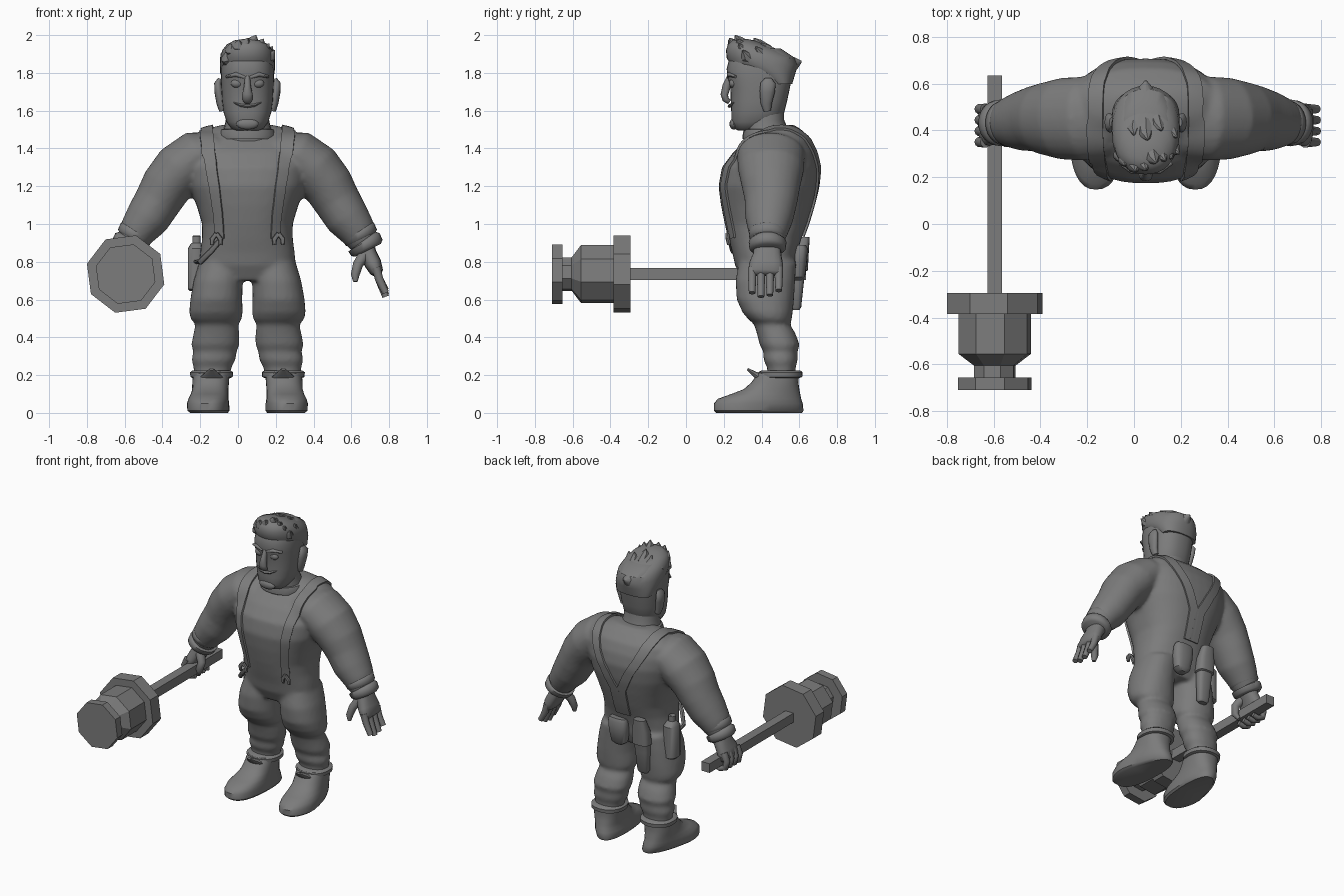
import bpy, bmesh, math
from mathutils import Vector

C = 0.05  # the figure's own mirror line
grey = bpy.data.materials.new("grey")
grey.diffuse_color = (0.2, 0.2, 0.2, 1)


def skin(bm, rings, n=24, e=2.0):
    """Join superellipse rings (centre, half axis u, half axis v) and cap the ends."""
    loops = []
    for c, u, v in rings:
        loop = []
        for i in range(n):
            a = 2 * math.pi * i / n
            ca, sa = math.cos(a), math.sin(a)
            pu = math.copysign(abs(ca) ** (2 / e), ca)
            pv = math.copysign(abs(sa) ** (2 / e), sa)
            loop.append(bm.verts.new(c + u * pu + v * pv))
        loops.append(loop)
    for a, b in zip(loops, loops[1:]):
        for i in range(n):
            j = (i + 1) % n
            bm.faces.new((a[i], a[j], b[j], b[i]))
    bm.faces.new(loops[0][::-1])
    bm.faces.new(loops[-1])


def stack(bm, rows, x=C, side=1, n=24, e=2.2):
    """Level rings: (z, sideways offset, half width, front y, back y)."""
    skin(bm, [(Vector((x + side * o, (f + b) / 2, z)), Vector((h, 0, 0)),
               Vector((0, (b - f) / 2, 0))) for z, o, h, f, b in rows], n, e)


def tube(bm, pts, side=1, n=16, e=2.0):
    """Rings square to a path: (sideways offset, y, z, radius, radius along y)."""
    ps = [Vector((C + side * p[0], p[1], p[2])) for p in pts]
    rings = []
    for i, p in enumerate(ps):
        t = (ps[min(i + 1, len(ps) - 1)] - ps[max(i - 1, 0)]).normalized()
        ref = Vector((0, 1, 0)) if abs(t.y) < 0.9 else Vector((0, 0, 1))
        v = (ref - t * ref.dot(t)).normalized()
        rings.append((p, v.cross(t) * pts[i][3], v * pts[i][4]))
    skin(bm, rings, n, e)


def ball(bm, o, y, z, rx, ry, rz, side=1):
    k = [(-1, .05), (-.92, .39), (-.7, .71), (-.38, .92), (0, 1),
         (.38, .92), (.7, .71), (.92, .39), (1, .05)]
    stack(bm, [(z + rz * h, o, rx * r, y - ry * r, y + ry * r) for h, r in k],
          side=side, n=16, e=2)


def finish(name, bm, angle=40, mods=()):
    bmesh.ops.recalc_face_normals(bm, faces=bm.faces)
    me = bpy.data.meshes.new(name)
    bm.to_mesh(me)
    bm.free()
    ob = bpy.data.objects.new(name, me)
    bpy.context.collection.objects.link(ob)
    bpy.ops.object.select_all(action='DESELECT')
    ob.select_set(True)
    bpy.context.view_layer.objects.active = ob
    for kind, props in mods:
        m = ob.modifiers.new(kind.lower(), kind)
        for key, val in props.items():
            setattr(m, key, val)
        bpy.ops.object.modifier_apply(modifier=m.name)
    ob.data.materials.clear()
    ob.data.materials.append(grey)
    bpy.ops.object.shade_smooth_by_angle(angle=math.radians(angle))
    return ob


# Torso, arms and trousers, fused into one soft skin
bm = bmesh.new()
stack(bm, [(.70, 0, .2, .3, .55), (.78, 0, .255, .26, .58), (.85, 0, .25, .245, .59),
           (.92, 0, .24, .225, .61), (1.0, 0, .24, .205, .64), (1.1, 0, .27, .185, .67),
           (1.2, 0, .31, .172, .695), (1.3, 0, .33, .19, .708), (1.38, 0, .33, .25, .695),
           (1.45, 0, .31, .33, .665), (1.5, 0, .24, .4, .61), (1.525, 0, .13, .44, .57)], n=40, e=2.4)
for s in (1, -1):
    tube(bm, [(.16, .46, 1.38, .11, .17), (.27, .45, 1.36, .135, .18), (.355, .45, 1.29, .145, .175),
              (.43, .45, 1.2, .135, .155), (.475, .45, 1.12, .125, .14), (.53, .44, 1.03, .118, .128),
              (.58, .435, .965, .1, .108), (.625, .43, .89, .075, .08)], s, 24)
    stack(bm, [(.80, .135, .12, .28, .585), (.7, .155, .13, .262, .578), (.6, .165, .138, .268, .572),
               (.53, .167, .142, .3, .565), (.495, .165, .135, .33, .56), (.47, .162, .113, .36, .55),
               (.42, .164, .122, .375, .58), (.36, .17, .128, .39, .602), (.325, .172, .115, .41, .59),
               (.28, .18, .117, .41, .592), (.24, .185, .1, .43, .58), (.16, .19, .09, .43, .58)], side=s)
body = finish("clothed_body", bm, 60, [
    ("REMESH", dict(mode='VOXEL', voxel_size=.013)), ("SMOOTH", dict(factor=.5, iterations=6))])

# Boots with turned-over cuffs and a pointed flap
for s, label in ((1, "left"), (-1, "right")):
    bm = bmesh.new()
    stack(bm, [(0, .21, .1, .16, .615), (.012, .212, .113, .147, .622), (.05, .212, .113, .147, .618),
               (.075, .21, .108, .17, .61), (.1, .205, .102, .24, .605), (.125, .2, .098, .305, .6),
               (.16, .195, .097, .345, .595), (.22, .19, .097, .39, .6)], side=s, n=32, e=2.4)
    for v in bm.verts:  # narrow the heel and turn the toe out
        k = min(max((v.co.y - .3) / .3, 0), 1) * max(0, 1 - v.co.z / .15)
        mid = C + s * .21
        v.co.x = mid + (v.co.x - mid) * (1 - .25 * k) - s * .04 * k
    stack(bm, [(.185, .19, .1, .4, .602), (.19, .19, .112, .385, .615),
               (.215, .19, .114, .383, .618), (.225, .19, .1, .4, .605)], side=s)
    tube(bm, [(.19, .44, .16, .075, .04), (.19, .385, .19, .06, .02), (.19, .325, .232, .012, .006)], s, 12)
    finish(label + "_boot", bm)

# Glove cuffs and hands; the right hand is closed on the handle
for s, label in ((1, "left"), (-1, "right")):
    bm = bmesh.new()
    for t in (0, 1):
        o, z = .595 + .03 * t, .94 - .055 * t
        tube(bm, [(o - .014, .432, z + .026, .082, .085), (o - .008, .432, z + .018, .096, .1),
                  (o + .008, .432, z - .012, .093, .097), (o + .014, .432, z - .024, .075, .08)], s, 24)
    tube(bm, [(.61, .43, .9, .06, .07), (.64, .43, .84, .045, .075), (.665, .425, .79, .045, .09),
              (.685, .42, .745, .035, .09), (.69, .42, .73, .02, .08)], s, 16, 2.5)
    for i in range(4):
        y, d = .35 + i * .047, (0, -.02, -.012, .012)[i]
        if s > 0:
            path = [(.68, y, .77), (.697, y, .71), (.715, y, .67 + d / 2), (.732, y, .635 + d)]
        else:
            path = [(.685, y, .79), (.71, y, .74), (.7, y, .69), (.66, y, .675), (.625, y, .685)]
        tube(bm, [p + (.024 - .002 * k, .024 - .002 * k) for k, p in enumerate(path)], s, 10)
    tip = [(.57, .35, .73), (.572, .345, .695)] if s > 0 else [(.595, .35, .735), (.61, .37, .7)]
    thumb = [(.62, .39, .84), (.585, .365, .785)] + tip
    tube(bm, [p + ((.032, .027, .023, .012)[k],) * 2 for k, p in enumerate(thumb)], s, 10)
    finish(label + "_hand", bm, 60)

# Head with neck, jaw, nose, ears, brows, lids and mouth
bm = bmesh.new()
stack(bm, [(1.42, 0, .15, .32, .57), (1.48, 0, .13, .31, .55), (1.55, 0, .115, .31, .52), (1.65, 0, .11, .32, .52)])
stack(bm, [(1.495, 0, .06, .275, .4), (1.505, 0, .085, .255, .44), (1.54, 0, .11, .24, .49),
           (1.59, 0, .126, .24, .52), (1.65, 0, .134, .237, .535), (1.72, 0, .138, .235, .55),
           (1.77, 0, .14, .222, .56), (1.82, 0, .139, .215, .575), (1.88, 0, .13, .23, .575),
           (1.93, 0, .1, .27, .5)], n=36, e=2.4)
tube(bm, [(0, .232, 1.78, .014, .015), (0, .215, 1.73, .018, .022), (0, .203, 1.685, .028, .02),
          (0, .21, 1.66, .03, .018), (0, .23, 1.645, .018, .012)], n=12)
ball(bm, 0, .252, 1.53, .06, .022, .03)
tube(bm, [(-.07, .26, 1.642, .004, .01), (-.035, .236, 1.628, .008, .012), (0, .232, 1.624, .009, .012),
          (.035, .236, 1.628, .008, .012), (.07, .26, 1.642, .004, .01)], n=8)
for s in (1, -1):
    ball(bm, .056, .248, 1.745, .032, .02, .024, s)
    tube(bm, [(.015, .228, 1.777, .01, .012), (.06, .228, 1.792, .013, .013),
              (.11, .262, 1.78, .007, .01)], s, 8)
    tube(bm, [(.132, .43, 1.6, .018, .02), (.142, .425, 1.64, .022, .03), (.152, .43, 1.7, .023, .04),
              (.156, .435, 1.745, .02, .04), (.146, .435, 1.77, .01, .02)], s, 12)
finish("head", bm, 50)

# Swept hair: a cap wedge plus pointed tufts
bm = bmesh.new()
stack(bm, [(1.74, 0, .125, .45, .562), (1.8, 0, .144, .35, .58), (1.845, 0, .146, .235, .59),
           (1.88, 0, .145, .215, .575), (1.92, 0, .133, .212, .5), (1.95, 0, .11, .222, .42),
           (1.972, 0, .07, .245, .36), (1.98, 0, .02, .27, .32)], n=32)
tube(bm, [(0, .5, 1.82, .08, .09), (0, .56, 1.85, .05, .05), (0, .612, 1.86, .005, .005)], n=12)
for o, y, z in [(-.125, .27, 1.91), (-.1, .25, 1.955), (-.055, .225, 1.975), (-.01, .23, 1.985),
                (.035, .26, 2.0), (.075, .27, 1.98), (.105, .28, 1.955), (.135, .3, 1.92),
                (-.13, .36, 1.93), (.125, .37, 1.94), (0, .36, 1.985), (-.06, .38, 1.965), (.06, .4, 1.96)]:
    b = Vector((o * .6, y + .07, z - .075))
    tube(bm, [(b.x, b.y, b.z, .04, .04), (o * .9, y + .015, z - .03, .03, .03), (o + .01, y, z, .002, .002)], n=8)
finish("hair", bm, 35)

# Collar ring at the neck
bm = bmesh.new()
stack(bm, [(1.45, 0, .15, .3, .585), (1.47, 0, .155, .3, .58), (1.5, 0, .14, .305, .57), (1.505, 0, .12, .32, .55)])
finish("collar", bm)

# Shoulder straps laid on the body, meeting low on the back
for s, label in ((1, "left"), (-1, "right")):
    path = [(.165, .22, .92), (.17, .2, 1.05), (.185, .18, 1.2), (.2, .22, 1.33), (.215, .33, 1.45),
            (.22, .46, 1.53), (.21, .6, 1.49), (.16, .69, 1.37), (.09, .71, 1.25), (.025, .69, 1.12), (.02, .63, .93)]
    pts = [Vector(a).lerp(Vector(b), k / 6) for a, b in zip(path, path[1:]) for k in range(6)] + [Vector(path[-1])]
    bm = bmesh.new()
    rows = [[bm.verts.new((C + s * (p.x + w), p.y, p.z)) for w in (-.035, 0, .035)] for p in pts]
    for a, b in zip(rows, rows[1:]):
        for i in (0, 1):
            bm.faces.new((a[i], a[i + 1], b[i + 1], b[i]))
    finish(label + "_strap", bm, 40, [
        ("SHRINKWRAP", dict(target=body, wrap_mode='ABOVE_SURFACE', offset=.007)),
        ("SOLIDIFY", dict(thickness=.012, offset=0))])
    bm = bmesh.new()
    for w in (-.022, .022):
        tube(bm, [(.165, .218, .95, .012, .01), (.165 + w, .222, .92, .014, .012), (.165 + w, .228, .89, .01, .01)], s, 8)
    finish(label + "_strap_clip", bm)

# Hip flask with its tie, holster and pouch
bm = bmesh.new()
stack(bm, [(.645, 0, .035, .43, .51), (.655, 0, .046, .415, .525), (.87, 0, .046, .415, .525),
           (.895, 0, .03, .44, .5), (.9, 0, .022, .445, .49), (.935, 0, .022, .445, .49), (.94, 0, .015, .45, .485)],
      x=-.22, n=16, e=2.6)
finish("hip_flask", bm)
bm = bmesh.new()
tube(bm, [(-.14, .225, .92, .014, .008), (-.19, .245, .86, .016, .012), (-.25, .31, .8, .016, .012),
          (-.275, .43, .8, .012, .01)], n=8)
finish("flask_tie", bm)
bm = bmesh.new()
stack(bm, [(.545, 0, .03, .565, .6), (.56, 0, .04, .555, .61), (.7, 0, .05, .56, .625), (.75, 0, .052, .56, .635),
           (.755, 0, .062, .555, .645), (.85, 0, .058, .57, .65), (.93, 0, .04, .6, .655)], x=-.08, n=20, e=3)
finish("holster", bm)
bm = bmesh.new()
stack(bm, [(.7, 0, .03, .56, .61), (.72, 0, .055, .55, .63), (.8, 0, .07, .555, .64),
           (.87, 0, .07, .57, .645), (.89, 0, .06, .58, .635)], x=.1, n=20, e=2.6)
finish("belt_pouch", bm)


# Long hammer with an eight-sided stepped head
def along_y(bm, rows, n, turn):
    ca, sa = math.cos(turn), math.sin(turn)
    skin(bm, [(Vector((-.595, y, .735)), Vector((ca, 0, sa)) * r, Vector((-sa, 0, ca)) * r) for y, r in rows], n)


bm = bmesh.new()
along_y(bm, [(-.295, .212), (-.385, .212), (-.385, .16), (-.555, .16), (-.605, .092),
             (-.655, .092), (-.655, .163), (-.71, .163)], 8, math.radians(30))
finish("hammer_head", bm, 20)
bm = bmesh.new()
along_y(bm, [(-.3, .045), (.635, .045)], 4, math.radians(45))
finish("hammer_handle", bm, 20)
